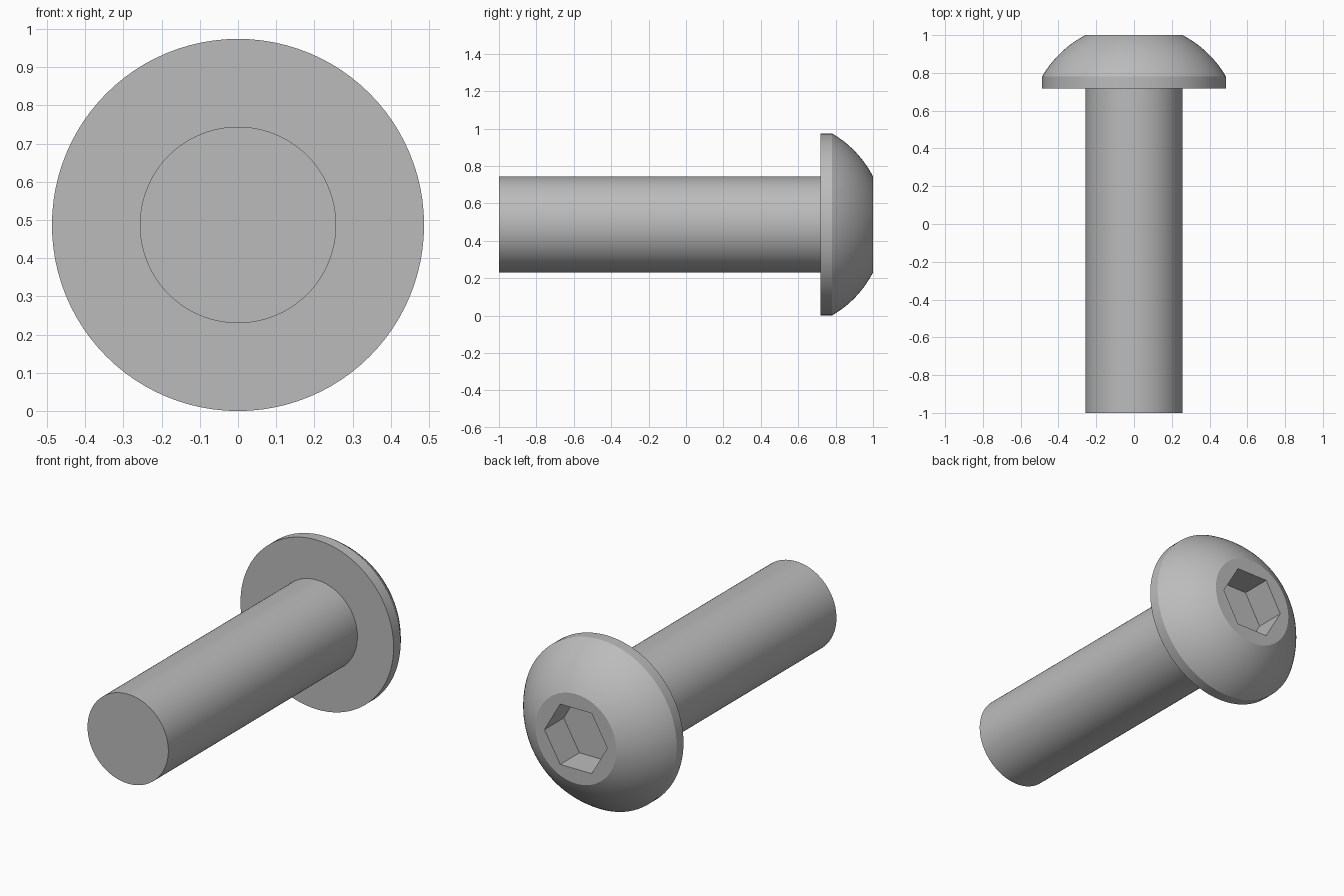
import bpy, bmesh, math
from mathutils import Matrix, Vector

if "Cube" in bpy.data.objects:
    bpy.data.objects.remove(bpy.data.objects["Cube"], do_unlink=True)

AXIS_Z = 0.487          # height of the bolt's axis, equal to the head radius
HEAD_R, SHAFT_R = 0.487, 0.257
SEAT_Y, RIM_Y, TOP_Y = 0.718, 0.78, 1.0
SEGMENTS = 96

steel = bpy.data.materials.new("grey steel")
steel.use_nodes = True
colour = (0.5, 0.5, 0.5, 1)
steel.diffuse_color = colour
steel.node_tree.nodes["Principled BSDF"].inputs["Base Color"].default_value = colour


def finish(bm, name):
    bmesh.ops.recalc_face_normals(bm, faces=bm.faces)
    mesh = bpy.data.meshes.new(name)
    bm.to_mesh(mesh)
    bm.free()
    mesh.materials.append(steel)
    obj = bpy.data.objects.new(name, mesh)
    bpy.context.collection.objects.link(obj)
    return obj


def lathe(name, profile):
    """Turn (radius, y) points around the bolt's axis and cap both ends."""
    bm = bmesh.new()
    verts = [bm.verts.new((r, y, AXIS_Z)) for r, y in profile]
    edges = [bm.edges.new(pair) for pair in zip(verts, verts[1:])]
    bmesh.ops.spin(bm, geom=verts + edges, cent=(0, 0, AXIS_Z), axis=(0, 1, 0),
                   angle=math.tau, steps=SEGMENTS)
    bmesh.ops.remove_doubles(bm, verts=bm.verts, dist=1e-5)
    bmesh.ops.holes_fill(bm, edges=[e for e in bm.edges if e.is_boundary], sides=0)
    return finish(bm, name)


def prism(name, radius, y0, y1, sides):
    """Closed prism along y, with corners on the x axis."""
    bm = bmesh.new()
    place = (Matrix.Translation((0, (y0 + y1) / 2, AXIS_Z))
             @ Matrix.Rotation(math.pi / 2, 4, "X")
             @ Matrix.Rotation(math.pi / 2, 4, "Z"))
    bmesh.ops.create_cone(bm, cap_ends=True, segments=sides, radius1=radius,
                          radius2=radius, depth=y1 - y0, matrix=place)
    # turn so that one corner points exactly along x
    first = max(bm.verts, key=lambda v: v.co.x).co
    turn = math.atan2(first.z - AXIS_Z, first.x)
    bmesh.ops.rotate(bm, verts=bm.verts, cent=Vector((0, 0, AXIS_Z)),
                     matrix=Matrix.Rotation(turn, 3, "Y"))
    return finish(bm, name)


def smooth(obj):
    bpy.ops.object.select_all(action="DESELECT")
    obj.select_set(True)
    bpy.context.view_layer.objects.active = obj
    bpy.ops.object.shade_smooth_by_angle(angle=math.radians(28))


# Button head: short straight rim, then a spherical dome up to a flat top
centre_y = 0.5
sphere_r = math.hypot(HEAD_R, RIM_Y - centre_y)
start = math.atan2(HEAD_R, RIM_Y - centre_y)
end = math.asin(SHAFT_R / sphere_r)
STEPS = 14
dome = []
for i in range(STEPS + 1):
    a = start + (end - start) * i / STEPS
    dome.append((sphere_r * math.sin(a), centre_y + sphere_r * math.cos(a)))
dome[-1] = (SHAFT_R, TOP_Y)
head = lathe("button_head", [(SHAFT_R, SEAT_Y), (HEAD_R, SEAT_Y)] + dome)

# Hexagonal drive socket cut into the flat top
cutter = prism("socket_cutter", 0.2, TOP_Y - 0.175, TOP_Y + 0.1, 6)
cutter.hide_render = True
cut = head.modifiers.new("socket", "BOOLEAN")
cut.operation = "DIFFERENCE"
cut.solver = "EXACT"
cut.object = cutter
bpy.context.view_layer.objects.active = head
bpy.ops.object.modifier_apply(modifier=cut.name)
bpy.data.objects.remove(cutter, do_unlink=True)
smooth(head)

# Plain cylindrical shaft
shaft = lathe("shaft", [(SHAFT_R, -1), (SHAFT_R, SEAT_Y)])
smooth(shaft)
